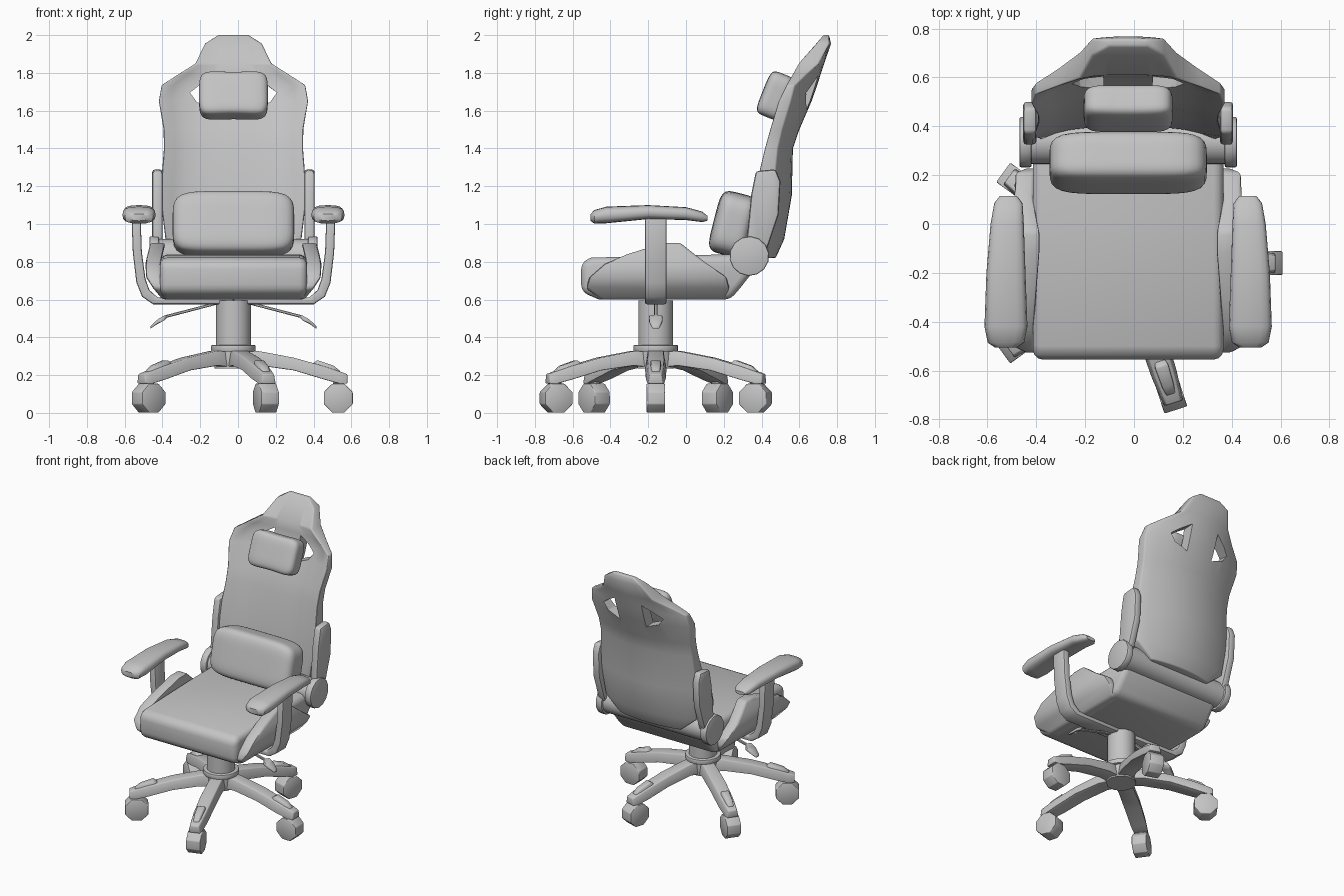
import bpy, bmesh, math
from mathutils import Vector, Matrix

if "Cube" in bpy.data.objects:
    bpy.data.objects.remove(bpy.data.objects["Cube"])

CX, CY = -0.024, -0.16          # chair centre line, base centre
GREY = (0.55, 0.55, 0.55, 1)
mat = bpy.data.materials.new("plain grey")
mat.use_nodes = True
mat.diffuse_color = GREY
mat.node_tree.nodes["Principled BSDF"].inputs["Base Color"].default_value = GREY
SIDES = (("left", 1), ("right", -1))


def shade(ob, angle=40):
    bpy.ops.object.select_all(action='DESELECT')
    ob.select_set(True)
    bpy.context.view_layer.objects.active = ob
    bpy.ops.object.shade_smooth_by_angle(angle=math.radians(angle))


def finish(name, bm, bevel=0, segments=2):
    bmesh.ops.recalc_face_normals(bm, faces=bm.faces[:])
    if bevel:
        edges = [e for e in bm.edges if e.calc_face_angle(0) > 0.6]
        bmesh.ops.bevel(bm, geom=edges, offset=bevel, segments=segments,
                        profile=0.5, affect='EDGES', clamp_overlap=True)
    me = bpy.data.meshes.new(name)
    bm.to_mesh(me)
    bm.free()
    me.materials.append(mat)
    ob = bpy.data.objects.new(name, me)
    ob.location.x = CX
    bpy.context.collection.objects.link(ob)
    shade(ob)
    return ob


def loft(name, rings, bevel=0, segments=2, matrix=None):
    """Skin a list of equal-length point rings and cap both ends."""
    bm = bmesh.new()
    vs = [[bm.verts.new(p) for p in ring] for ring in rings]
    n = len(vs[0])
    for a, b in zip(vs, vs[1:]):
        for i in range(n):
            j = (i + 1) % n
            bm.faces.new((a[i], a[j], b[j], b[i]))
    bm.faces.new(vs[0])
    bm.faces.new(vs[-1])
    if matrix:
        bm.transform(matrix)
    return finish(name, bm, bevel, segments)


def rod(name, r, sides, centre, axis, length, bevel=0):
    bm = bmesh.new()
    m = (Matrix.Translation(centre) @ Vector(axis).to_track_quat('Z', 'Y').to_matrix().to_4x4()
         @ Matrix.Rotation(math.pi / 8, 4, 'Z'))
    bmesh.ops.create_cone(bm, cap_ends=True, segments=sides, radius1=r, radius2=r,
                          depth=length, matrix=m)
    return finish(name, bm, bevel)


def pillow(name, half, loc, tilt, pinch, power):
    """Cube rounded toward an ellipsoid, its height drawn in at mid width."""
    bm = bmesh.new()
    bmesh.ops.create_cube(bm, size=2)
    bmesh.ops.subdivide_edges(bm, edges=bm.edges[:], cuts=11, use_grid_fill=True)
    for v in bm.verts:
        c = v.co / sum(abs(t) ** power for t in v.co) ** (1 / power)
        c.z *= 1 - pinch * (1 - c.x * c.x)
        v.co = [t * h for t, h in zip(c, half)]
    bm.transform(Matrix.Translation(loc) @ Matrix.Rotation(tilt, 4, 'X'))
    return finish(name, bm)


def leg_rings(stations, taper):
    return [[(r, -w, zb), (r, w, zb), (r, w * taper, zt), (r, -w * taper, zt)]
            for r, w, zt, zb in stations]


# Star base: five legs with raised foot pads and casters
LEG = [(.04, .055, .335, .24), (.14, .055, .326, .25), (.32, .058, .292, .225),
       (.48, .054, .247, .177), (.56, .046, .22, .155), (.603, .04, .205, .155)]
PAD = [(.42, .026, .263, .2), (.445, .033, .279, .2), (.53, .029, .25, .18), (.565, .022, .222, .18)]
for k in range(5):
    a = k * math.tau / 5
    turn = Matrix.Translation((0, CY, 0)) @ Matrix.Rotation(a, 4, 'Z')
    loft(f"base_leg_{k + 1}", leg_rings(LEG, .75), .006, 2, turn)
    loft(f"foot_pad_{k + 1}", leg_rings(PAD, .8), .004, 1, turn)
    side = Vector((-math.sin(a), math.cos(a), 0))
    hub = turn @ Vector((.555, 0, .078))
    rod(f"caster_wheel_{k + 1}", .083, 8, hub, side, .098, .005)
    rod(f"caster_stem_{k + 1}", .03, 8, hub + Vector((0, 0, .07)), (0, 0, 1), .06)

# Hub and gas column
rod("base_hub", .1, 10, (0, CY, .285), (0, 0, 1), .1)
rod("hub_collar", .118, 20, (0, CY, .342), (0, 0, 1), .035, .006)
rod("column", .093, 24, (0, CY, .47), (0, 0, 1), .25)

# Seat cushion: side profile extruded across
SEAT = [(-.555, .8), (-.5, .822), (0, .835), (.3, .84), (.365, .76), (.29, .665),
        (.235, .6), (-.46, .6), (-.555, .64)]
loft("seat_cushion", [[(x, y, z) for y, z in SEAT] for x in (-.39, .39)], .04, 3)

# Seat wings: height, rear and front reach, outer face
WING = [(.6, -.45, .2, .375), (.66, -.53, .23, .425), (.72, -.51, .215, .464),
        (.79, -.43, .11, .466), (.84, -.31, .045, .455), (.9, -.12, -.03, .44)]
# Arm strut outline: outer and inner edge
OUTER = [(.54, 1.05), (.533, .85), (.514, .69), (.484, .615), (.425, .575), (0, .575)]
INNER = [(.492, 1.05), (.485, .85), (.466, .71), (.445, .65), (.4, .61), (0, .61)]
# Arm pad: depth, centre, half width, height, half thickness
ARM = [(-.505, .5, .045, 1.035, .018), (-.485, .5, .075, 1.038, .036), (-.42, .5, .088, 1.048, .044),
       (-.2, .5, .08, 1.063, .037), (0, .495, .068, 1.055, .034), (.085, .49, .058, 1.038, .028),
       (.115, .49, .035, 1.03, .012)]
# Recliner cover side outline
COVER = [(.325, .86), (.325, .95), (.345, 1.155), (.37, 1.28), (.475, 1.29), (.5, 1.225),
         (.49, 1.05), (.44, .9), (.4, .8)]


def soft(c):
    return math.copysign(abs(c) ** .7, c)


for label, s in SIDES:
    loft(f"{label}_seat_wing",
         [[(s * x, y0, z), (s * x, y1, z), (s * (x - .08), y1, z), (s * (x - .08), y0, z)]
          for z, y0, y1, x in WING], .015)
    loft(f"{label}_arm_strut",
         [[(s * xo, CY - .057, zo), (s * xo, CY + .057, zo),
           (s * xi, CY + .057, zi), (s * xi, CY - .057, zi)]
          for (xo, zo), (xi, zi) in zip(OUTER, INNER)], .01)
    loft(f"{label}_arm_pad",
         [[(s * x + w * soft(math.cos(t)), y, z + h * soft(math.sin(t)))
           for t in (i * math.tau / 16 for i in range(16))] for y, x, w, z, h in ARM])
    loft(f"{label}_recliner_cover",
         [[(s * x, y, z) for y, z in COVER] for x in (.375, .43)], .015)
    rod(f"{label}_recliner_disc", .105, 14, (s * .42, .335, .83), (1, 0, 0), .05, .008)
    # Control lever: thin rod with a paddle end
    loft(f"{label}_lever",
         [[(s * x, CY - w, z), (s * x, CY + w, z), (s * x, CY + w, z + t), (s * x, CY - w, z + t)]
          for x, w, z, t in ((.08, .009, .575, .015), (.35, .009, .505, .015),
                             (.365, .036, .49, .026), (.4, .034, .472, .024),
                             (.44, .018, .445, .014))], .003, 1)

rod("recliner_tube", .09, 20, (0, .335, .83), (1, 0, 0), .82)

# Backrest: height, half width, wing front, back, wing depth, back curve
BACK = [(.82, .24, .39, .475, .01, .03), (.92, .36, .345, .52, .05, .08), (1.15, .388, .355, .56, .08, .1),
        (1.4, .368, .415, .566, .06, .08), (1.5, .37, .443, .6, .065, .09), (1.65, .395, .488, .665, .08, .11),
        (1.735, .38, .528, .695, .07, .12), (1.79, .295, .56, .712, .045, .08),
        (1.85, .2, .595, .732, .015, .03), (1.955, .15, .69, .768, 0, .01), (2.0, .08, .728, .757, 0, 0)]
COLS = [i / 6 for i in range(-6, 7)]
rings = []
for z, hw, f, b, wing, curve in BACK:
    front = [(u * hw, f + wing * (1 - u ** 4), z) for u in COLS]
    rear = [(u * hw, b - curve * u * u, z) for u in reversed(COLS)]
    rings.append(front + rear)
back = loft("backrest", rings, .018, 3)

# Strap openings cut through the backrest, flared toward the rear
HOLE = [(.1, 1.785), (.23, 1.695), (.195, 1.645), (.1, 1.605)]
for label, s in SIDES:
    cutter = loft("hole_cutter", [[(s * x * k, y, z) for x, z in HOLE]
                                  for y, k in ((.45, .93), (.8, 1.14))])
    cutter.hide_render = True
    mod = back.modifiers.new("hole", 'BOOLEAN')
    mod.operation, mod.solver, mod.object = 'DIFFERENCE', 'EXACT', cutter
    bpy.context.view_layer.objects.active = back
    bpy.ops.object.modifier_apply(modifier=mod.name)
    bpy.data.objects.remove(cutter)
shade(back)

# Pillows
pillow("head_pillow", (.182, .07, .133), (0, .472, 1.68), -.38, .1, 5)
pillow("lumbar_pillow", (.322, .105, .17), (0, .25, .998), -.25, .01, 5)
